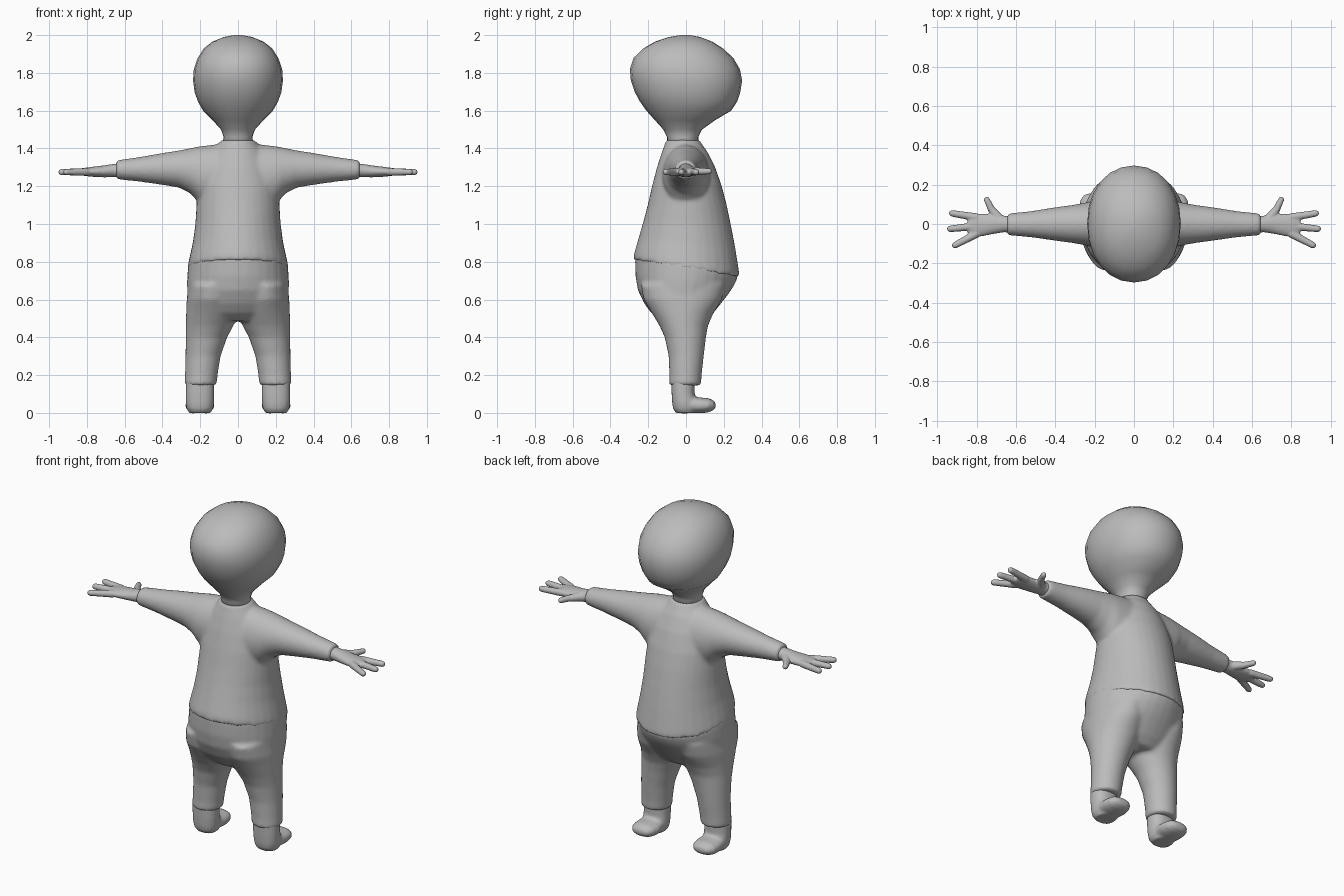
import bpy, bmesh, math
from mathutils import Vector

old = bpy.data.objects.get("Cube")
if old:
    bpy.data.objects.remove(old)

grey = bpy.data.materials.new("plain grey")
grey.use_nodes = True
grey.diffuse_color = (0.5, 0.5, 0.5, 1)
grey.node_tree.nodes["Principled BSDF"].inputs["Base Color"].default_value = (0.5, 0.5, 0.5, 1)


def loft(bm, rings, axis="z", sides=32, power=1.0):
    """Closed skin over rings (position, low a, high a, low b, high b, tilt)."""
    loops = []
    for t, a0, a1, b0, b1, *tilt in rings:
        loop = []
        for i in range(sides):
            ang = math.tau * i / sides
            c, s = math.cos(ang), math.sin(ang)
            a = (a0 + a1) / 2 + (a1 - a0) / 2 * math.copysign(abs(c) ** power, c)
            b = (b0 + b1) / 2 + (b1 - b0) / 2 * math.copysign(abs(s) ** power, s)
            if axis == "z":
                p = (a, b, t - (tilt[0] * b if tilt else 0))
            elif axis == "x":
                p = (t, a, b)
            else:
                p = (a, t, b)
            loop.append(bm.verts.new(p))
        loops.append(loop)
    faces = [bm.faces.new(loops[0]), bm.faces.new(loops[-1])]
    for low, high in zip(loops, loops[1:]):
        for i in range(sides):
            j = (i + 1) % sides
            faces.append(bm.faces.new((low[i], low[j], high[j], high[i])))
    bmesh.ops.recalc_face_normals(bm, faces=faces)


def finger(bm, start, end, r0, r1):
    """Tapered round-ended finger made of a chain of balls and a cone."""
    p, q = Vector(start), Vector(end)
    turn = (q - p).to_track_quat("Z", "Y").to_matrix().to_4x4()
    turn.translation = (p + q) / 2
    bmesh.ops.create_cone(bm, cap_ends=True, segments=14, radius1=r0, radius2=r1,
                          depth=(q - p).length, matrix=turn)
    for centre, r in ((p, r0), (q, r1)):
        ball = bmesh.ops.create_icosphere(bm, subdivisions=2, radius=r)
        bmesh.ops.translate(bm, verts=ball["verts"], vec=centre)


def finish(name, bm, voxel=0, smooth=0, mirror=False):
    mesh = bpy.data.meshes.new(name)
    bm.to_mesh(mesh)
    bm.free()
    mesh.materials.append(grey)
    obj = bpy.data.objects.new(name, mesh)
    bpy.context.collection.objects.link(obj)
    mesh.polygons.foreach_set("use_smooth", [True] * len(mesh.polygons))
    if voxel:
        mod = obj.modifiers.new("blend", "REMESH")
        mod.mode = "VOXEL"
        mod.voxel_size = voxel
        mod.use_smooth_shade = True
        mod = obj.modifiers.new("soften", "SMOOTH")
        mod.factor = 0.5
        mod.iterations = smooth
    if mirror:
        mod = obj.modifiers.new("other side", "MIRROR")
        mod.use_mirror_merge = False
    return obj


# Head and neck: z, half width, back and front depth
profile = [(1.41, .085, -.1, .065), (1.46, .076, -.1, .065), (1.5, .09, -.12, .085),
           (1.55, .135, -.165, .155), (1.6, .185, -.21, .24), (1.65, .213, -.245, .272),
           (1.7, .23, -.272, .288), (1.76, .238, -.292, .297), (1.82, .234, -.297, .285),
           (1.88, .213, -.277, .25), (1.93, .18, -.225, .195), (1.965, .136, -.165, .14),
           (1.99, .075, -.09, .075), (2.0, .02, -.03, .02)]
bm = bmesh.new()
loft(bm, [(z, -w, w, b, f) for z, w, b, f in profile], sides=24, power=0.95)
finish("head", bm)

# Shirt: torso with a slanted hem, plus two sleeves
bm = bmesh.new()
torso = [(.765, .268, -.278, .284, .162), (.8, .262, -.275, .28, .16), (.9, .24, -.25, .262, .12),
         (1.0, .226, -.226, .24, .06), (1.1, .22, -.203, .216, 0), (1.2, .212, -.18, .19, 0),
         (1.3, .18, -.154, .155, 0), (1.38, .14, -.128, .115, 0), (1.41, .115, -.117, .093, 0),
         (1.445, .088, -.106, .072, 0)]
loft(bm, [(z, -w, w, b, f, t) for z, w, b, f, t in torso])
sleeve = [(.05, -.13, .13, 1.08, 1.425), (.15, -.125, .125, 1.08, 1.418),
          (.21, -.118, .118, 1.115, 1.41), (.25, -.108, .108, 1.16, 1.402),
          (.31, -.097, .097, 1.192, 1.39), (.4, -.085, .085, 1.207, 1.376),
          (.52, -.068, .066, 1.224, 1.355), (.645, -.057, .053, 1.237, 1.337)]
for side in (1, -1):
    loft(bm, [(side * x, *rest) for x, *rest in sleeve], axis="x")
finish("shirt", bm, voxel=0.011, smooth=7)

# Trousers: hips and two legs
bm = bmesh.new()
hips = [(.8, .262, -.268, .272, .162), (.76, .266, -.27, .274, .16), (.7, .27, -.268, .255, .1),
        (.64, .27, -.255, .226, .04), (.58, .265, -.222, .186, 0), (.53, .24, -.185, .146, 0),
        (.485, .17, -.13, .1, 0)]
loft(bm, [(z, -w, w, b, f, t) for z, w, b, f, t in hips])
leg = [(.145, .113, .284, -.09, .08), (.2, .108, .281, -.088, .083), (.3, .092, .278, -.092, .094),
       (.4, .057, .277, -.113, .106), (.46, .025, .276, -.14, .116), (.52, .0, .275, -.176, .142),
       (.6, 0, .272, -.225, .19), (.68, .02, .26, -.24, .21)]
for side in (1, -1):
    loft(bm, [(z, side * a, side * b, c, d) for z, a, b, c, d in leg])
finish("trousers", bm, voxel=0.011, smooth=7)

# Hands: palm, three fingers and a thumb
bm = bmesh.new()
palm = [(.61, -.043, .041, 1.25, 1.323), (.66, -.042, .042, 1.248, 1.318),
        (.71, -.05, .05, 1.247, 1.31), (.77, -.062, .052, 1.25, 1.303),
        (.815, -.066, .053, 1.255, 1.297), (.845, -.05, .04, 1.262, 1.29)]
loft(bm, palm, axis="x")
for y0, x1, y1 in ((.034, .925, .054), (-.01, .935, -.025), (-.05, .91, -.108)):
    finger(bm, (.8, y0, 1.276), (x1, y1, 1.275), .021, .017)
finger(bm, (.68, .02, 1.28), (.725, .075, 1.279), .027, .019)
finger(bm, (.725, .075, 1.279), (.748, .124, 1.279), .019, .016)
finish("hand", bm, voxel=0.006, smooth=4, mirror=True)

# Feet: ankle column and rounded toe
bm = bmesh.new()
ankle = [(.18, .127, .276, -.078, .046), (.1, .126, .277, -.076, .046), (.05, .127, .277, -.073, .06),
         (.02, .132, .271, -.068, .06), (-.002, .147, .257, -.052, .05)]
loft(bm, ankle, power=0.85)
toe = [(-.04, .15, .255, 0, .07), (.03, .13, .274, -.002, .088), (.08, .125, .279, -.002, .081),
       (.12, .132, .274, .003, .078), (.145, .149, .257, .014, .066), (.157, .175, .23, .028, .052)]
loft(bm, toe, axis="y", power=0.9)
finish("foot", bm, voxel=0.008, smooth=6, mirror=True)
